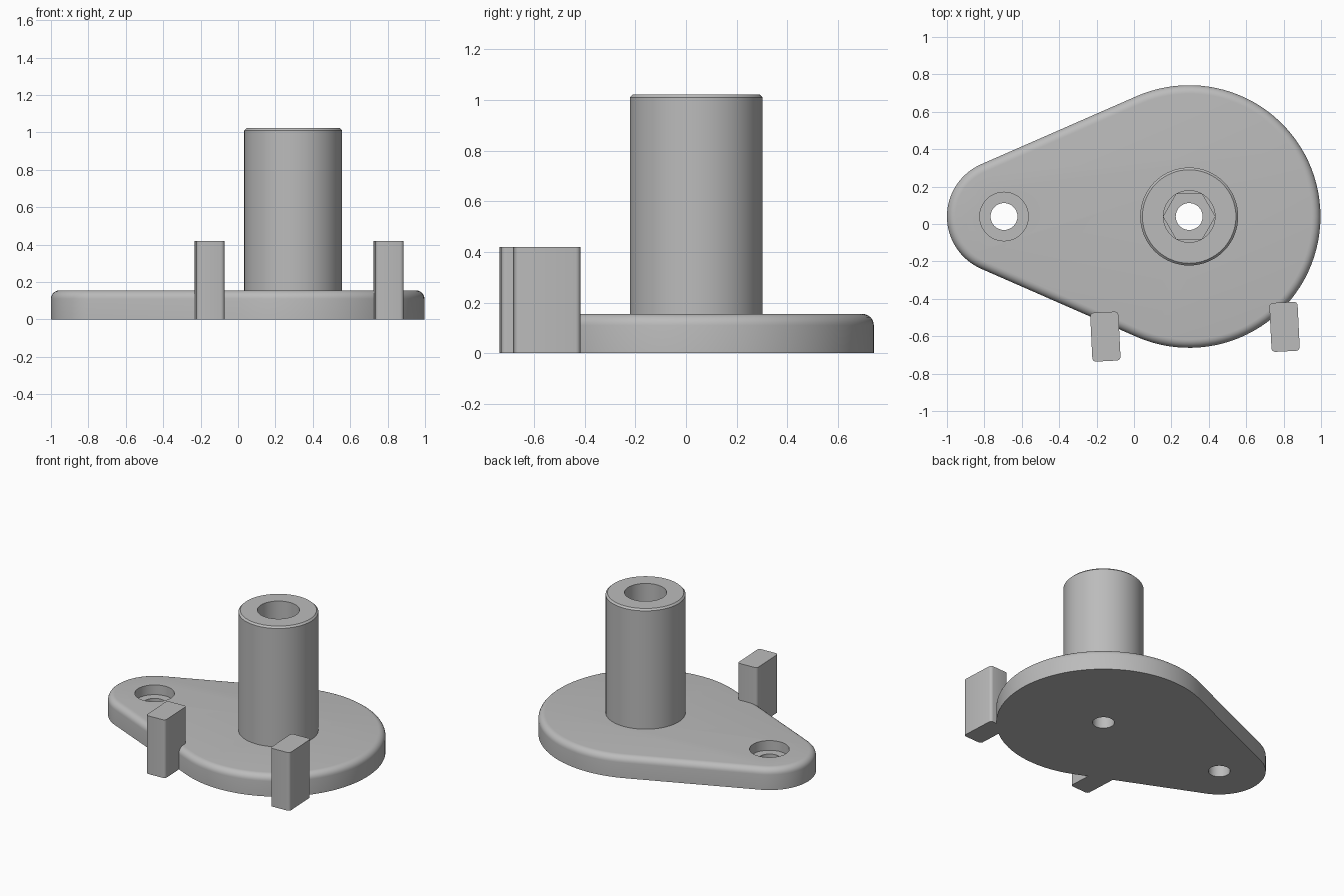
import bpy, bmesh
from math import sin, cos, pi, radians, asin

cube = bpy.data.objects.get("Cube")
if cube:
    bpy.data.objects.remove(cube, do_unlink=True)

BIG, SMALL, MID_Y = 0.295, -0.695, 0.04    # hole centres
R_BIG, R_SMALL = 0.702, 0.305              # plate end radii
PLATE_H, EDGE_R = 0.155, 0.045
FLOOR, HOLE_R, BORE_R = 0.085, 0.072, 0.138

gray = bpy.data.materials.new("light_gray")
gray.use_nodes = True
colour = (0.5, 0.5, 0.5, 1)
gray.diffuse_color = colour
gray.node_tree.nodes["Principled BSDF"].inputs["Base Color"].default_value = colour


def circle(cx, cy, r, n=64):
    return [(cx + r * cos(2 * pi * i / n), cy + r * sin(2 * pi * i / n)) for i in range(n)]


def loft(name, rings, closed=False):
    """Skin a stack of (outline, z) rings; cap the ends or join them into a tube."""
    bm = bmesh.new()
    loops = [[bm.verts.new((x, y, z)) for x, y in pts] for pts, z in rings]
    pairs = list(zip(loops, loops[1:]))
    if closed:
        pairs.append((loops[-1], loops[0]))
    else:
        bm.faces.new(loops[0][::-1])
        bm.faces.new(loops[-1])
    for a, b in pairs:
        for i in range(len(a)):
            j = (i + 1) % len(a)
            bm.faces.new((a[i], a[j], b[j], b[i]))
    bmesh.ops.recalc_face_normals(bm, faces=bm.faces)
    mesh = bpy.data.meshes.new(name)
    bm.to_mesh(mesh)
    bm.free()
    mesh.materials.append(gray)
    obj = bpy.data.objects.new(name, mesh)
    bpy.context.collection.objects.link(obj)
    return obj


def select(obj):
    bpy.ops.object.select_all(action='DESELECT')
    bpy.context.view_layer.objects.active = obj
    obj.select_set(True)


def smooth(obj):
    select(obj)
    bpy.ops.object.shade_smooth_by_angle(angle=radians(30))


def cut(obj, cutter):
    mod = obj.modifiers.new("cut", 'BOOLEAN')
    mod.operation, mod.solver, mod.object = 'DIFFERENCE', 'EXACT', cutter
    select(obj)
    bpy.ops.object.modifier_apply(modifier=mod.name)
    bpy.data.objects.remove(cutter, do_unlink=True)


def teardrop(inset):
    """Outline of two arcs joined by tangent lines, moved inward by inset."""
    tilt = asin((R_BIG - R_SMALL) / (BIG - SMALL))
    a = pi / 2 + tilt
    pts = []
    for cx, r, start, end, n in ((BIG, R_BIG, -a, a, 64), (SMALL, R_SMALL, a, 2 * pi - a, 32)):
        for i in range(n + 1):
            t = start + (end - start) * i / n
            pts.append((cx + (r - inset) * cos(t), MID_Y + (r - inset) * sin(t)))
    return pts


# Base plate with a rounded top edge
rings = [(teardrop(0), 0)]
for i in range(7):
    t = i / 6 * pi / 2
    rings.append((teardrop(EDGE_R * (1 - cos(t))), PLATE_H - EDGE_R * (1 - sin(t))))
plate = loft("base_plate", rings)

# Through holes, round counterbore and hexagonal nut pocket
for cx in (BIG, SMALL):
    hole = circle(cx, MID_Y, HOLE_R, 32)
    cut(plate, loft("hole_cutter", [(hole, -0.1), (hole, 0.3)]))
for cx, r, n in ((SMALL, 0.13, 48), (BIG, BORE_R, 6)):
    pocket = circle(cx, MID_Y, r, n)
    cut(plate, loft("pocket_cutter", [(pocket, FLOOR), (pocket, 0.3)]))
smooth(plate)

# Hollow post with a chamfered rim
profile = [(BORE_R, PLATE_H), (0.262, PLATE_H), (0.262, 1.01), (0.25, 1.022), (BORE_R, 1.022)]
smooth(loft("post", [(circle(BIG, MID_Y, r), z) for r, z in profile], closed=True))

# Two upright tabs with rounded corners, slightly turned
for name, cx, cy in (("right_tab", -0.153, -0.602), ("left_tab", 0.805, -0.55)):
    half_w, half_d, r, turn = 0.0755, 0.131, 0.02, radians(2.8)
    pts = []
    for q, (sx, sy) in enumerate(((1, 1), (-1, 1), (-1, -1), (1, -1))):
        for i in range(5):
            t = (q + i / 4) * pi / 2
            x, y = sx * (half_w - r) + r * cos(t), sy * (half_d - r) + r * sin(t)
            pts.append((cx + x * cos(turn) - y * sin(turn), cy + x * sin(turn) + y * cos(turn)))
    smooth(loft(name, [(pts, 0), (pts, 0.42)]))
